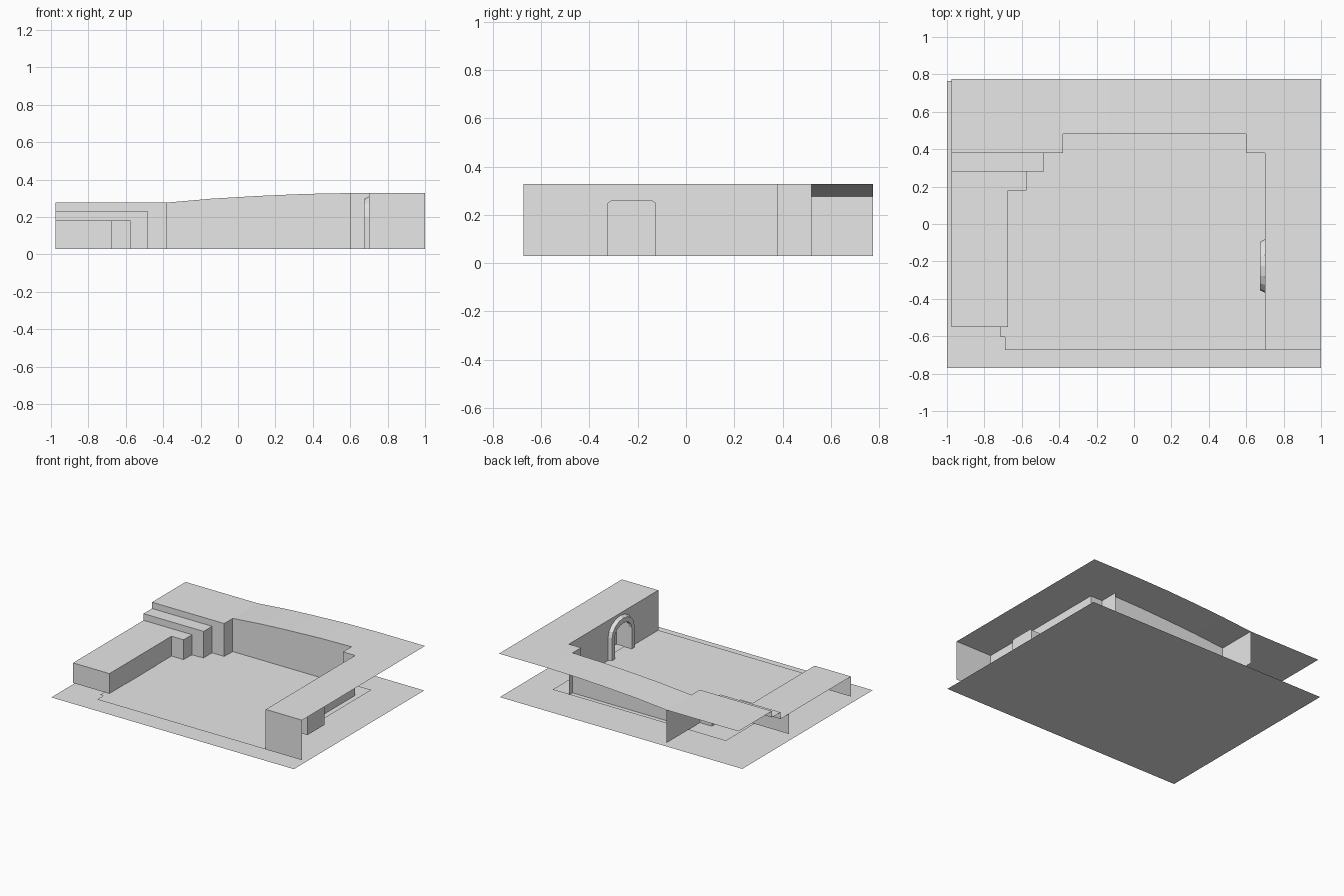
import bpy, bmesh
from math import sin, cos, pi

cube = bpy.data.objects.get("Cube")
if cube:
    bpy.data.objects.remove(cube, do_unlink=True)

# One plain grey for everything
grey = bpy.data.materials.new("plain_grey")
grey.use_nodes = True
grey.diffuse_color = (0.8, 0.8, 0.8, 1)
grey.node_tree.nodes["Principled BSDF"].inputs["Base Color"].default_value = grey.diffuse_color


def mesh_object(name, faces):
    """Join polygons given as lists of corner points into one object."""
    bm = bmesh.new()
    for f in faces:
        bm.faces.new([bm.verts.new(p) for p in f])
    bmesh.ops.remove_doubles(bm, verts=bm.verts, dist=0.0005)
    me = bpy.data.meshes.new(name)
    bm.to_mesh(me)
    bm.free()
    me.materials.append(grey)
    ob = bpy.data.objects.new(name, me)
    bpy.context.collection.objects.link(ob)
    return ob


def flat(x0, x1, y0, y1, z0, z1=None):
    """Upward sheet, optionally sloping along x."""
    z1 = z0 if z1 is None else z1
    return [(x0, y0, z0), (x1, y0, z1), (x1, y1, z1), (x0, y1, z0)]


def wall(a, b, z0, z1, z2=None):
    """Upright sheet from a to b; the top may slope from z1 to z2."""
    z2 = z1 if z2 is None else z2
    return [(*a, z0), (*b, z0), (*b, z2), (*a, z1)]


def walls(path, z0, z1):
    return [wall(a, b, z0, z1) for a, b in zip(path, path[1:])]


FLOOR, LOW, MID, HIGH, TOP = 0.03, 0.18, 0.23, 0.277, 0.328
LEFT, RIGHT, FRONT, BACK = -0.975, 1.0, -0.673, 0.775

# Ground and courtyard floor
mesh_object("ground", [flat(-1, 1, -0.77, 0.765, 0)])
mesh_object("courtyard_floor", [flat(-0.69, 0.74, FRONT, 0.515, FLOOR)])

# Thin paving plates on the floor
pads = [(-0.715, -0.47, -0.605, -0.36), (-0.195, -0.095, -0.545, -0.45),
        (-0.235, -0.095, -0.315, -0.18), (-0.615, -0.575, -0.22, -0.18),
        (-0.605, -0.51, -0.095, 0.0), (-0.68, -0.51, 0.01, 0.255),
        (-0.51, -0.31, 0.22, 0.42), (0.445, 0.585, 0.01, 0.15),
        (0.4, 0.6, 0.29, 0.48)]
for i, p in enumerate(pads):
    mesh_object(f"paving_plate_{i + 1}", [flat(*p, FLOOR + 0.002)])

# Low platform on the left, with its bend behind
mesh_object("low_platform",
            [flat(LEFT, -0.675, -0.55, 0.18, LOW), flat(LEFT, -0.575, 0.18, 0.28, LOW)]
            + walls([(LEFT, -0.55), (-0.675, -0.55), (-0.675, 0.18)], FLOOR, LOW)
            + walls([(LEFT, 0.18), (-0.575, 0.18), (-0.575, 0.28)], FLOOR, LOW))

# Middle step
mesh_object("middle_step",
            [flat(LEFT, -0.48, 0.28, 0.38, MID),
             wall((LEFT, 0.28), (-0.575, 0.28), LOW, MID)]
            + walls([(-0.575, 0.28), (-0.48, 0.28), (-0.48, 0.38)], FLOOR, MID))

# Upper terrace, rising gently towards its left end
slope = [(-0.38, HIGH), (-0.14, 0.298), (0.1, 0.312), (0.35, 0.323), (0.6, TOP)]
terrace = [flat(LEFT, -0.38, 0.38, BACK, HIGH),
           flat(0.6, 0.7, 0.38, BACK, TOP),
           flat(0.7, RIGHT, FRONT, BACK, TOP)]
back_wall = []
for (x0, z0), (x1, z1) in zip(slope, slope[1:]):
    terrace.append(flat(x0, x1, 0.48, BACK, z0, z1))
    back_wall.append(wall((x0, 0.48), (x1, 0.48), FLOOR, z0, z1))
mesh_object("upper_terrace", terrace)
mesh_object("back_wall", back_wall)
mesh_object("terrace_step_walls",
            [wall((LEFT, 0.38), (-0.48, 0.38), MID, HIGH),
             wall((-0.48, 0.38), (-0.38, 0.38), FLOOR, HIGH),
             wall((-0.38, BACK), (-0.38, 0.38), FLOOR, HIGH)])
mesh_object("corner_walls", [wall((0.6, 0.52), (0.6, 0.38), FLOOR, TOP),
                             wall((0.6, 0.38), (0.7, 0.38), FLOOR, TOP)])
mesh_object("front_wall", [wall((0.7, FRONT), (RIGHT, FRONT), FLOOR, TOP)])

# Side wall around the doorway
DOOR, HALF = -0.225, 0.1
door = [(DOOR - HALF, FLOOR), (DOOR - HALF, 0.25), (DOOR - 0.085, 0.26),
        (DOOR + 0.085, 0.26), (DOOR + HALF, 0.25), (DOOR + HALF, FLOOR)]
outline = door + [(0.38, FLOOR), (0.38, TOP), (FRONT, TOP), (FRONT, FLOOR)]
mesh_object("side_wall", [[(0.7, y, z) for y, z in reversed(outline)]])

# Alcove behind the doorway
alcove = [[(0.7, *a), (0.7, *b), (0.8, *b), (0.8, *a)] for a, b in zip(door, door[1:])]
alcove.append([(0.8, y, z) for y, z in door])
mesh_object("door_alcove", alcove)


# Arched door surround with a bevelled outer edge
def arch(x, half, spring, top, n=8):
    pts = [(DOOR - half, FLOOR)]
    for i in range(n + 1):
        t = pi * i / n
        pts.append((DOOR - half * cos(t), spring + (top - spring) * sin(t)))
    pts.append((DOOR + half, FLOOR))
    return [(x, y, z) for y, z in pts]


rings = [arch(0.7, 0.143, 0.2, 0.31), arch(0.675, 0.13, 0.2, 0.297),
         arch(0.675, HALF, 0.19, 0.26), arch(0.7, HALF, 0.19, 0.26)]
surround = []
for r, s in zip(rings, rings[1:]):
    for i in range(len(r) - 1):
        surround.append([r[i], r[i + 1], s[i + 1], s[i]])
mesh_object("door_surround", surround)
